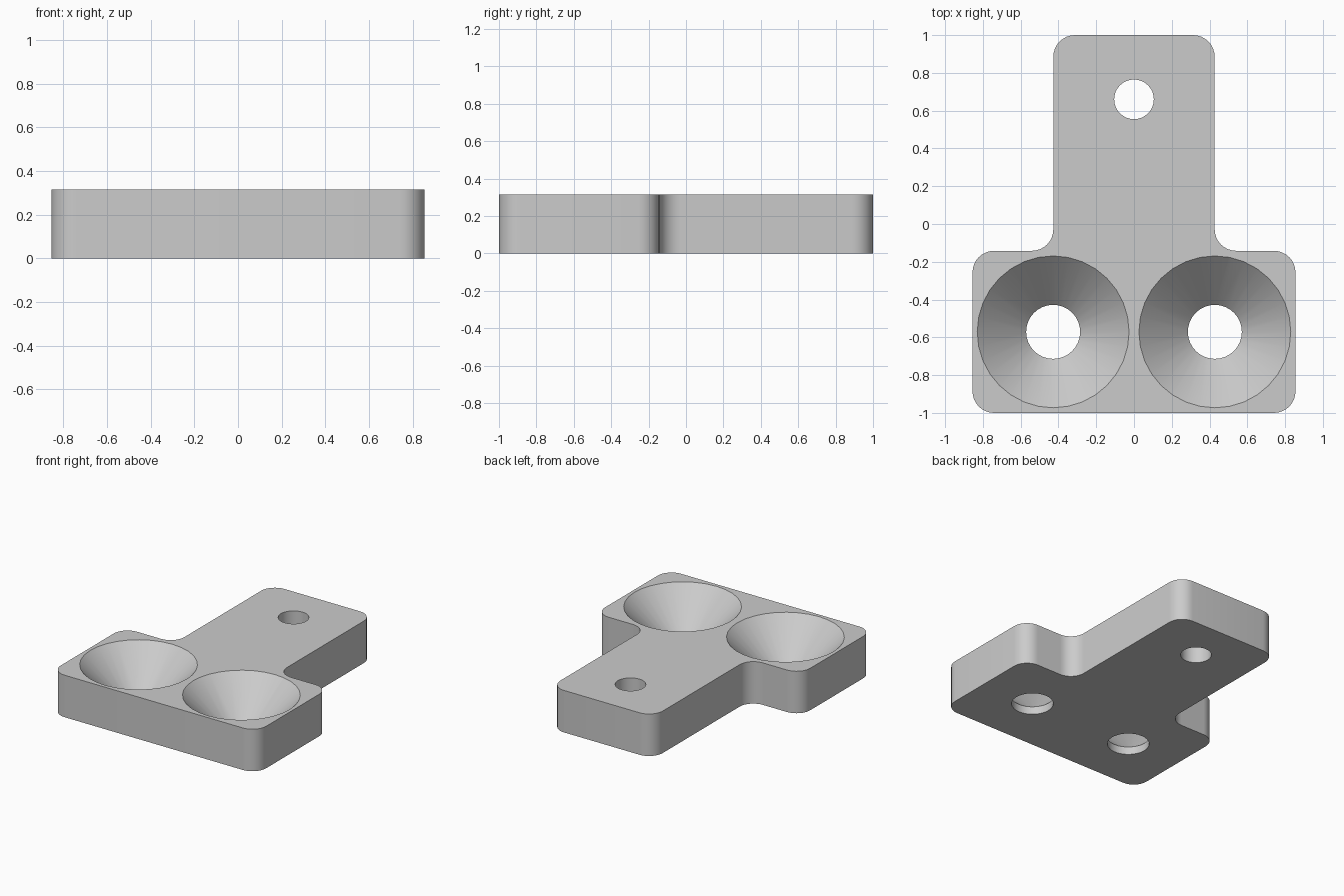
import bpy, bmesh, math
from mathutils import Vector

if "Cube" in bpy.data.objects:
    bpy.data.objects.remove(bpy.data.objects["Cube"])

H = 0.316          # plate thickness
R = 0.114          # corner radius
LIP = 0.058        # straight part under each countersink

grey = bpy.data.materials.new("plain grey")
grey.diffuse_color = (0.6, 0.6, 0.6, 1)
grey.use_nodes = True
grey.node_tree.nodes["Principled BSDF"].inputs["Base Color"].default_value = grey.diffuse_color


def rounded(points, radius, steps=8):
    """Replace each corner of a closed outline by a tangent arc."""
    out = []
    for i, p in enumerate(points):
        p = Vector(p)
        a = (Vector(points[i - 1]) - p).normalized()
        b = (Vector(points[(i + 1) % len(points)]) - p).normalized()
        centre = p + (a + b) * radius
        for k in range(steps + 1):
            t = math.pi / 2 * k / steps
            out.append(centre - b * radius * math.cos(t) - a * radius * math.sin(t))
    return out


def make_object(name, bm):
    bmesh.ops.recalc_face_normals(bm, faces=bm.faces)
    mesh = bpy.data.meshes.new(name)
    bm.to_mesh(mesh)
    bm.free()
    mesh.materials.append(grey)
    obj = bpy.data.objects.new(name, mesh)
    bpy.context.collection.objects.link(obj)
    return obj


def turned_cutter(name, x, y, profile, sides):
    """Solid of revolution from (radius, z) pairs, capped at both ends."""
    bm = bmesh.new()
    rings = [[bm.verts.new((x + r * math.cos(2 * math.pi * k / sides),
                            y + r * math.sin(2 * math.pi * k / sides), z))
              for k in range(sides)] for r, z in profile]
    for lo, hi in zip(rings, rings[1:]):
        for k in range(sides):
            n = (k + 1) % sides
            bm.faces.new((lo[k], lo[n], hi[n], hi[k]))
    bm.faces.new(rings[0][::-1])
    bm.faces.new(rings[-1])
    return make_object(name, bm)


# T-shaped plate: wide base with a narrower tab behind it
half = [(0.855, -1), (0.855, -0.142), (0.427, -0.142), (0.427, 1)]
outline = half + [(-x, y) for x, y in reversed(half)]
bm = bmesh.new()
base = bm.faces.new([bm.verts.new((p.x, p.y, 0)) for p in rounded(outline, R)])
ext = bmesh.ops.extrude_face_region(bm, geom=[base])
bmesh.ops.translate(bm, vec=(0, 0, H),
                    verts=[v for v in ext["geom"] if isinstance(v, bmesh.types.BMVert)])
plate = make_object("mounting_plate", bm)

# Two countersunk holes in the base and one plain hole in the tab
r_in, r_out = 0.143, 0.402
slope = (r_out - r_in) / (H - LIP)
sink = [(r_in, -0.1), (r_in, LIP), (r_out + 0.1 * slope, H + 0.1)]
cutters = [turned_cutter("countersink_cutter_left", -0.428, -0.571, sink, 32),
           turned_cutter("countersink_cutter_right", 0.428, -0.571, sink, 32),
           turned_cutter("tab_hole_cutter", 0, 0.66, [(0.105, -0.1), (0.105, H + 0.1)], 32)]
for cutter in cutters:
    mod = plate.modifiers.new(cutter.name, 'BOOLEAN')
    mod.operation = 'DIFFERENCE'
    mod.solver = 'EXACT'
    mod.object = cutter

# Apply the cuts, drop the cutters, smooth the round walls
bpy.context.view_layer.objects.active = plate
plate.select_set(True)
for cutter in cutters:
    bpy.ops.object.modifier_apply(modifier=cutter.name)
    bpy.data.objects.remove(cutter)
bpy.ops.object.select_all(action='DESELECT')
plate.select_set(True)
bpy.ops.object.shade_smooth_by_angle(angle=math.radians(30))
